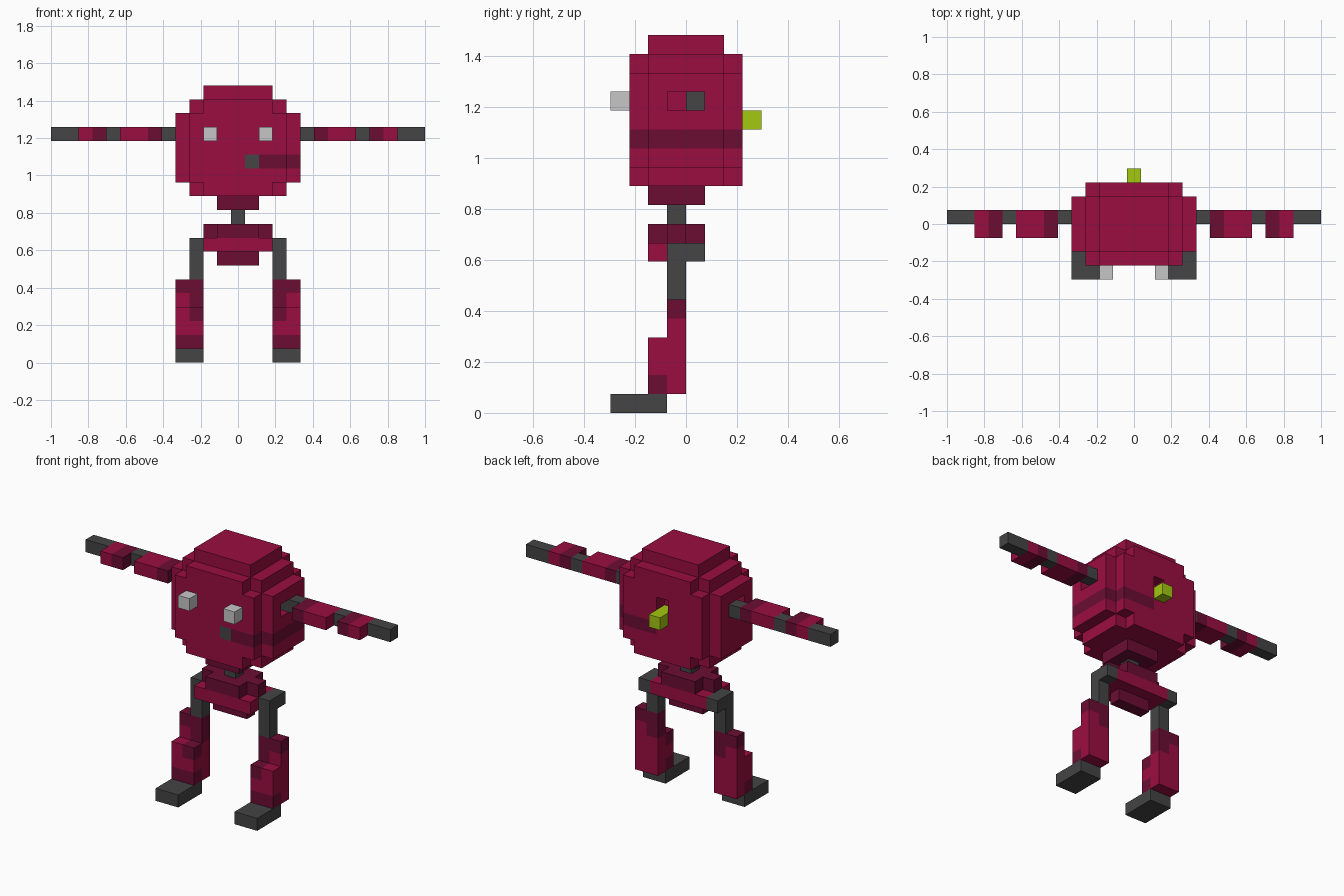
import bpy, bmesh, math
from mathutils import Vector

if "Cube" in bpy.data.objects:
    bpy.data.objects.remove(bpy.data.objects["Cube"])

U = 2 / 27  # size of one block


def material(name, rgb):
    m = bpy.data.materials.new(name)
    m.diffuse_color = (*rgb, 1)
    m.use_nodes = True
    m.node_tree.nodes["Principled BSDF"].inputs["Base Color"].default_value = m.diffuse_color
    return m


MATS = {
    "red": material("crimson", (0.328, 0.004, 0.050)),
    "dark": material("dark crimson", (0.147, 0.004, 0.032)),
    "gray": material("dark gray", (0.058, 0.058, 0.058)),
    "light": material("light gray", (0.565, 0.565, 0.565)),
    "lime": material("lime", (0.366, 0.578, 0.005)),
}


def cells(x0, x1, y0, y1, z0, z1):
    """Block cells inside a box; x limits are half units, y and z whole units."""
    return [(i, j, k)
            for i in range(math.floor(x0 + 0.5), math.floor(x1 + 0.5))
            for j in range(y0, y1) for k in range(z0, z1)]


def build(name, boxes, mirror=False):
    """Joined block shape from (colour, limits); later boxes overwrite, None cuts."""
    grid = {}
    for colour, box in boxes:
        for c in cells(*box):
            if mirror:
                c = (-c[0], c[1], c[2])
            if colour is None:
                grid.pop(c, None)
            else:
                grid[c] = colour
    names = list(dict.fromkeys(grid.values()))
    bm = bmesh.new()
    verts = {}

    def vert(p):
        key = tuple(round(v * 2) for v in p)
        if key not in verts:
            verts[key] = bm.verts.new(p * U)
        return verts[key]

    # Only the outside walls of the blocks become faces
    for c, colour in grid.items():
        centre = Vector((c[0], c[1] + 0.5, c[2] + 0.5))
        for axis in range(3):
            for s in (-1, 1):
                n = [0, 0, 0]
                n[axis] = s
                if tuple(a + b for a, b in zip(c, n)) in grid:
                    continue
                n = Vector(n)
                a = Vector([float(q == (axis + 1) % 3) for q in range(3)])
                b = n.cross(a)
                f = bm.faces.new([vert(centre + (n + p * a + q * b) / 2)
                                  for p, q in ((-1, -1), (1, -1), (1, 1), (-1, 1))])
                f.material_index = names.index(colour)
    bmesh.ops.dissolve_limit(bm, angle_limit=0.01, verts=bm.verts[:],
                             edges=bm.edges[:], delimit={'MATERIAL'})
    me = bpy.data.meshes.new(name)
    bm.to_mesh(me)
    bm.free()
    for n in names:
        me.materials.append(MATS[n])
    ob = bpy.data.objects.new(name, me)
    bpy.context.collection.objects.link(ob)
    return ob


# Round body with a band on one side, a mouth, arm sockets and a key slot
build("body", [
    ("red", (-4.5, 4.5, -2, 2, 13, 18)),
    ("red", (-3.5, 3.5, -2, 2, 12, 19)),
    ("red", (-3.5, 3.5, -3, 3, 13, 18)),
    ("red", (-2.5, 2.5, -3, 3, 12, 19)),
    ("red", (-2.5, 2.5, -2, 2, 19, 20)),
    ("dark", (0.5, 4.5, -2, 2, 14, 15)),
    ("dark", (0.5, 3.5, -3, 3, 14, 15)),
    ("gray", (0.5, 1.5, -3, -2, 14, 15)),
    (None, (-4.5, -3.5, -1, 1, 16, 17)),
    (None, (3.5, 4.5, -1, 1, 16, 17)),
    (None, (-0.5, 0.5, 2, 3, 15, 17)),
])
build("back_key", [("lime", (-0.5, 0.5, 2, 4, 15, 16))])

# Waist and hips
build("waist", [("dark", (-1.5, 1.5, -2, 1, 11, 12)),
                ("gray", (-0.5, 0.5, -1, 0, 10, 11))])
build("hips", [
    ("dark", (-1.5, 1.5, -2, 1, 9, 10)),
    ("dark", (-2.5, 2.5, -1, 0, 9, 10)),
    ("red", (-2.5, 2.5, -2, 1, 8, 9)),
    ("dark", (-1.5, 1.5, -1, 0, 7, 8)),
])

# Paired parts
for side, mirror in (("left", False), ("right", True)):
    build(side + "_eye", [("light", (1.5, 2.5, -4, -3, 16, 17))], mirror)
    build(side + "_arm", [
        ("gray", (3.5, 13.5, 0, 1, 16, 17)),
        ("dark", (5.5, 6.5, -1, 1, 16, 17)),
        ("red", (6.5, 8.5, -1, 1, 16, 17)),
        ("dark", (9.5, 10.5, -1, 1, 16, 17)),
        ("red", (10.5, 11.5, -1, 1, 16, 17)),
    ], mirror)
    build(side + "_thigh", [
        ("gray", (2.5, 3.5, -1, 1, 8, 9)),
        ("gray", (2.5, 3.5, -1, 0, 6, 8)),
    ], mirror)
    build(side + "_shin", [
        ("red", (2.5, 4.5, -1, 0, 1, 6)),
        ("red", (2.5, 4.5, -2, -1, 1, 4)),
        ("dark", (2.5, 4.5, -1, 0, 5, 6)),
        ("dark", (2.5, 3.5, -1, 0, 4, 5)),
        ("dark", (2.5, 3.5, -2, -1, 3, 4)),
        ("dark", (2.5, 4.5, -2, -1, 1, 2)),
    ], mirror)
    build(side + "_foot", [("gray", (2.5, 4.5, -4, -1, 0, 1))], mirror)
